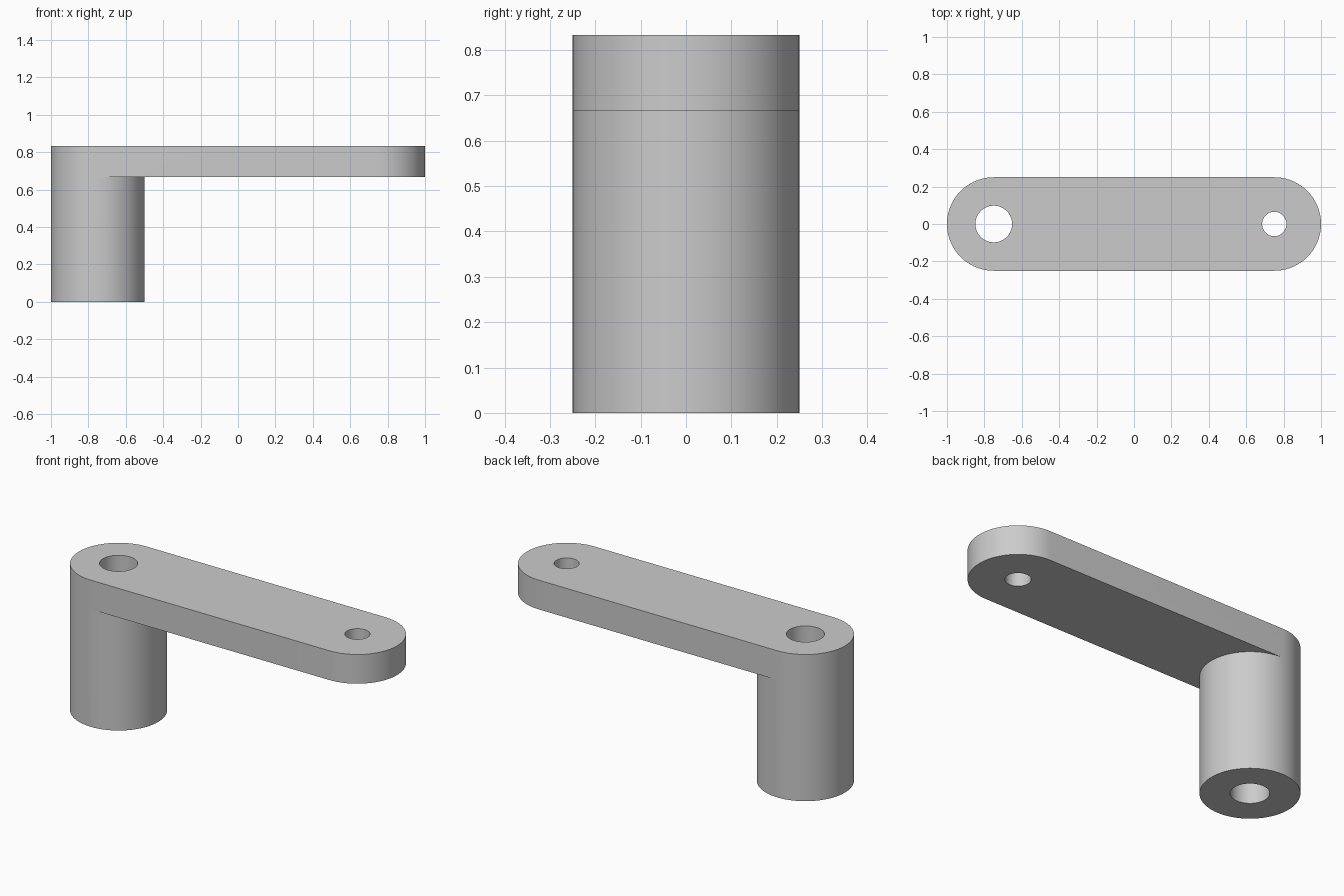
import bpy
import bmesh
from math import cos, sin, pi
from mathutils import Vector

cube = bpy.data.objects.get("Cube")
if cube:
    bpy.data.objects.remove(cube)

RADIUS = 0.25          # rounded ends and post
POST_X, TIP_X = -0.75, 0.75
ARM_BOTTOM, ARM_TOP = 0.667, 0.833
SEGMENTS = 72


def arc(cx, radius, start=0.0, sweep=2 * pi):
    """Points along an arc centred on y = 0; a full circle omits its repeat."""
    steps = round(SEGMENTS * abs(sweep) / (2 * pi))
    count = steps if abs(sweep) == 2 * pi else steps + 1
    angles = [start + sweep * i / steps for i in range(count)]
    return [(cx + radius * cos(a), radius * sin(a)) for a in angles]


def wall(bm, loop, low, high):
    """Vertical band around a closed loop."""
    rings = [[bm.verts.new((x, y, z)) for x, y in loop] for z in (low, high)]
    for i in range(len(loop)):
        j = (i + 1) % len(loop)
        bm.faces.new((rings[0][i], rings[0][j], rings[1][j], rings[1][i]))


def cap(bm, loops, z):
    """Flat face bounded by an outline and its holes."""
    edges = []
    for loop in loops:
        ring = [bm.verts.new((x, y, z)) for x, y in loop]
        edges += [bm.edges.new((v, ring[i - 1])) for i, v in enumerate(ring)]
    bmesh.ops.triangle_fill(bm, use_beauty=True, edges=edges,
                            normal=Vector((0, 0, 1)))


# Outlines and bores
post = arc(POST_X, RADIUS)
post_bore = arc(POST_X, 0.098)
tip_bore = arc(TIP_X, 0.065)
tip_end = arc(TIP_X, RADIUS, -pi / 2, pi)
arm = tip_end + arc(POST_X, RADIUS, pi / 2, pi)
underside = tip_end + arc(POST_X, RADIUS, pi / 2, -pi)

bm = bmesh.new()

# Post and arm sides, then the bores
wall(bm, post, 0, ARM_BOTTOM)
wall(bm, arm, ARM_BOTTOM, ARM_TOP)
wall(bm, post_bore, 0, ARM_TOP)
wall(bm, tip_bore, ARM_BOTTOM, ARM_TOP)

# Post foot, arm underside and arm top
cap(bm, [post, post_bore], 0)
cap(bm, [underside, tip_bore], ARM_BOTTOM)
cap(bm, [arm, post_bore, tip_bore], ARM_TOP)

bmesh.ops.remove_doubles(bm, verts=bm.verts, dist=0.0001)
bmesh.ops.recalc_face_normals(bm, faces=bm.faces)

mesh = bpy.data.meshes.new("crank_arm")
bm.to_mesh(mesh)
bm.free()
crank = bpy.data.objects.new("crank_arm", mesh)
bpy.context.collection.objects.link(crank)

# Plain grey
grey = bpy.data.materials.new("light_grey")
grey.use_nodes = True
colour = (0.6, 0.6, 0.6, 1)
grey.diffuse_color = colour
grey.node_tree.nodes["Principled BSDF"].inputs["Base Color"].default_value = colour
mesh.materials.append(grey)

# Smooth curved sides with sharp rims
bpy.ops.object.select_all(action='DESELECT')
crank.select_set(True)
bpy.context.view_layer.objects.active = crank
bpy.ops.object.shade_smooth_by_angle(angle=pi / 6)
